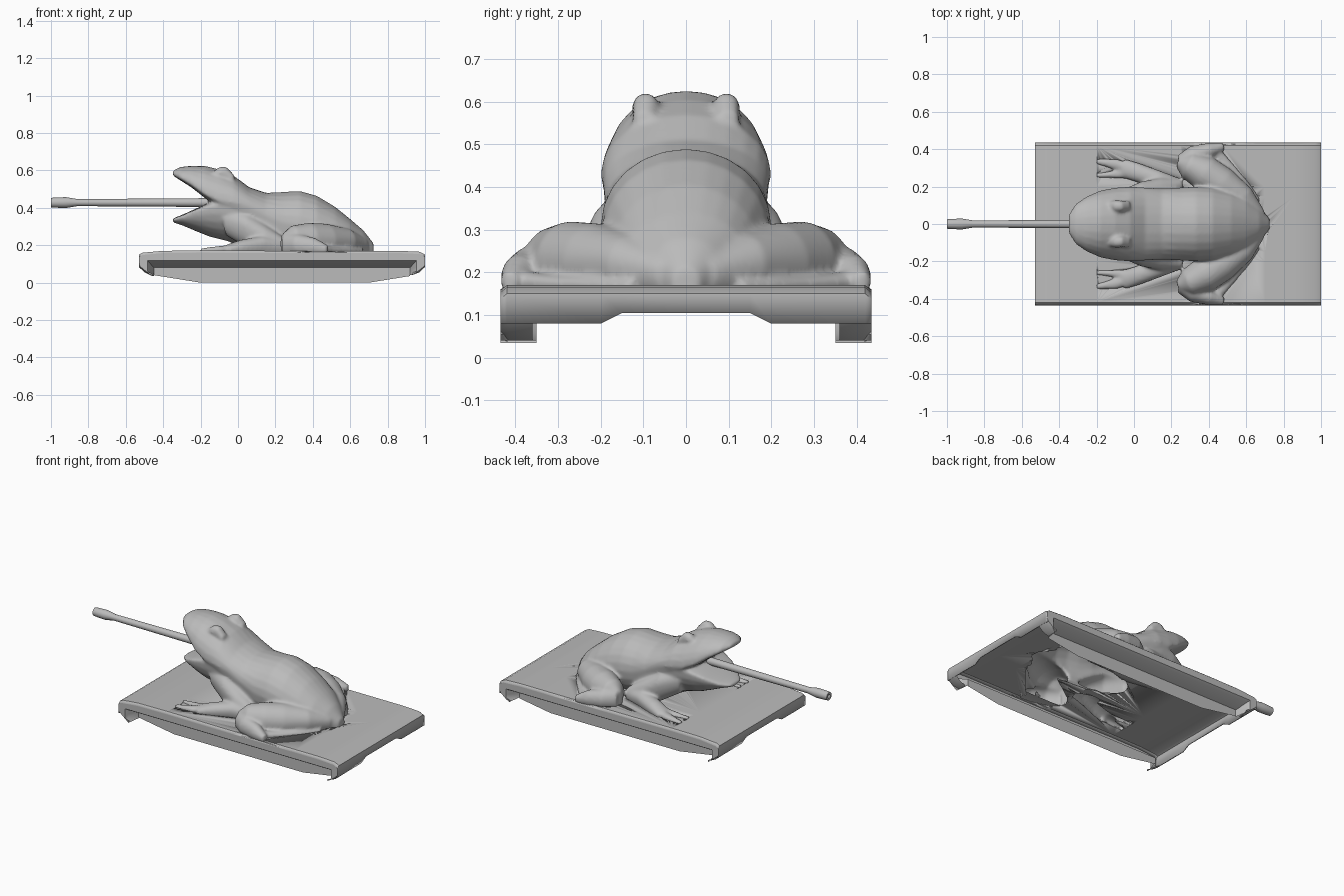
import bpy, bmesh, math
from mathutils import Vector

if "Cube" in bpy.data.objects:
    bpy.data.objects.remove(bpy.data.objects["Cube"])

GREY = (0.5, 0.5, 0.5, 1)
mat = bpy.data.materials.new("plain grey")
mat.use_nodes = True
mat.diffuse_color = GREY
mat.node_tree.nodes["Principled BSDF"].inputs["Base Color"].default_value = GREY


def finish(bm, name, angle=35):
    me = bpy.data.meshes.new(name)
    bm.to_mesh(me)
    bm.free()
    me.materials.append(mat)
    ob = bpy.data.objects.new(name, me)
    bpy.context.collection.objects.link(ob)
    bpy.ops.object.select_all(action='DESELECT')
    bpy.context.view_layer.objects.active = ob
    ob.select_set(True)
    bpy.ops.object.shade_smooth_by_angle(angle=math.radians(angle))
    return ob


def apply_modifiers(ob):
    bpy.context.view_layer.objects.active = ob
    for name in [m.name for m in ob.modifiers]:
        bpy.ops.object.modifier_apply(modifier=name)


def skin_rows(bm, rows, closed=False):
    rings = [[bm.verts.new(p) for p in row] for row in rows]
    n = len(rings[0])
    for a, b in zip(rings, rings[1:]):
        for i in range(n if closed else n - 1):
            j = (i + 1) % n
            bm.faces.new((a[i], a[j], b[j], b[i]))
    return rings


def loft(bm, sections, side=1, n=24):
    """Sections are x, y, z, half width, height above, depth below."""
    rows = []
    for i, (x, y, z, w, up, down) in enumerate(sections):
        a, b = sections[max(i - 1, 0)], sections[min(i + 1, len(sections) - 1)]
        across = Vector((a[1] - b[1], b[0] - a[0], 0)).normalized()
        row = []
        for k in range(n):
            t = math.tau * k / n
            s = math.sin(t)
            p = Vector((x, y, z + s * (up if s > 0 else down))) + across * w * math.cos(t)
            row.append((p.x, p.y * side, p.z))
        rows.append(row)
    rings = skin_rows(bm, rows, True)
    bm.faces.new(rings[0][::-1])
    bm.faces.new(rings[-1])


# Frog: lofted volumes fused into one skin
frog = bmesh.new()
head_and_back = [
    (-.35, 0, .582, .05, .015, .008), (-.31, 0, .56, .11, .058, .012),
    (-.25, 0, .525, .15, .1, .015), (-.18, 0, .475, .18, .15, .02),
    (-.1, 0, .44, .195, .165, .05), (-.02, 0, .43, .2, .14, .1),
    (.06, 0, .41, .195, .1, .17), (.15, 0, .36, .19, .12, .22),
    (.25, 0, .32, .195, .165, .2), (.33, 0, .31, .2, .18, .19),
    (.42, 0, .29, .195, .175, .17), (.52, 0, .26, .17, .145, .14),
    (.6, 0, .24, .14, .1, .12), (.67, 0, .21, .085, .07, .09), (.725, 0, .18, .03, .03, .06)]
jaw_and_chest = [
    (-.35, 0, .335, .05, .008, .012), (-.3, 0, .352, .1, .01, .045),
    (-.22, 0, .388, .15, .01, .115), (-.15, 0, .41, .175, .02, .165),
    (-.05, 0, .42, .19, .05, .2), (.05, 0, .38, .19, .05, .21), (.15, 0, .32, .18, .05, .19)]
upper_arm = [(-.06, .12, .34, .06, .07, .09), (.06, .16, .3, .07, .07, .12),
             (.16, .19, .24, .06, .06, .1), (.26, .215, .19, .03, .04, .06)]
forearm = [(.25, .21, .19, .03, .04, .05), (.13, .235, .205, .05, .045, .07),
           (.02, .275, .19, .05, .04, .06), (-.06, .3, .178, .05, .025, .04)]
outer_finger = [(0, .29, .18, .03, .025, .03), (-.1, .32, .178, .028, .018, .03),
                (-.2, .335, .172, .015, .012, .025)]
inner_finger = [(0, .27, .18, .03, .025, .03), (-.1, .265, .178, .02, .015, .03),
                (-.2, .26, .172, .012, .012, .025)]
thigh = [(.67, .04, .2, .04, .04, .06), (.58, .13, .22, .075, .07, .09),
         (.47, .21, .22, .095, .095, .09), (.38, .27, .22, .095, .1, .09),
         (.29, .315, .22, .075, .085, .09), (.235, .335, .21, .03, .045, .07)]
shank = [(.25, .33, .2, .04, .06, .06), (.32, .37, .2, .05, .06, .06),
         (.41, .395, .19, .04, .05, .05), (.48, .415, .18, .02, .02, .03)]
foot = [(.43, .39, .18, .03, .025, .03), (.5, .31, .175, .03, .018, .03),
        (.6, .2, .172, .025, .014, .025), (.66, .12, .17, .02, .012, .025)]
brow = [(-.13, .09, .57, .028, .025, .04), (-.1, .095, .585, .032, .034, .05),
        (-.065, .095, .588, .03, .034, .06), (-.02, .1, .555, .025, .02, .05)]
loft(frog, head_and_back)
loft(frog, jaw_and_chest)
for side in (1, -1):
    for part in (upper_arm, forearm, outer_finger, inner_finger, thigh, shank, foot, brow):
        loft(frog, part, side)
bmesh.ops.recalc_face_normals(frog, faces=frog.faces)
body = finish(frog, "frog_body", 60)
remesh = body.modifiers.new("fuse", 'REMESH')
remesh.mode = 'VOXEL'
remesh.voxel_size = 0.009
remesh.use_smooth_shade = True
smooth = body.modifiers.new("soften", 'SMOOTH')
smooth.factor = 0.5
smooth.iterations = 6
apply_modifiers(body)

# Gun barrel: turned profile with a hollow muzzle
bm = bmesh.new()
profile = [(-.93, .012), (-1, .012), (-1, .025), (-.98, .027), (-.92, .029),
           (-.86, .019), (-.5, .021), (-.1, .024)]
rows = [[(x, r * math.cos(math.tau * k / 16), .428 + r * math.sin(math.tau * k / 16))
         for k in range(16)] for x, r in profile]
rings = skin_rows(bm, rows, True)
bm.faces.new(rings[0])
bm.faces.new(rings[-1])
bmesh.ops.recalc_face_normals(bm, faces=bm.faces)
finish(bm, "barrel")

# Outline of the guard seen from the side; the top run also shapes the deck
LEFT, RIGHT, EDGE, INNER = -.53, 1, .435, .35
outline = [(-.46, .035), (-.5, .055), (LEFT, .08), (LEFT, .15), (-.51, .16), (-.4, .17),
           (-.2, .172), (.25, .17), (.7, .17), (.86, .17), (.97, .165), (RIGHT, .15),
           (RIGHT, .08), (.97, .055), (.93, .04)]


def inset(d, top):
    return [(min(max(x, LEFT + d), RIGHT - d), min(z, top)) for x, z in outline]


# Deck with notched end walls, opened beneath the hollow frog
bm = bmesh.new()
rows = []
for y in (-EDGE, -.42, -.2, -.15, .15, .2, .42, EDGE):
    low = .08 if abs(y) >= .2 else .105
    drop = .012 if abs(y) == EDGE else 0
    top = [(x, y, z - drop) for x, z in outline[3:12]]
    rows.append([(LEFT, y, low)] + top + [(RIGHT, y, low)])
skin_rows(bm, rows)
deck = finish(bm, "deck")
solid = deck.modifiers.new("thickness", 'SOLIDIFY')
solid.thickness = 0.008
opening = deck.modifiers.new("opening", 'BOOLEAN')
opening.operation = 'DIFFERENCE'
opening.solver = 'EXACT'
opening.object = body
apply_modifiers(deck)

# Trim the frog where it meets the deck
bm = bmesh.new()
bm.from_mesh(body.data)
bmesh.ops.bisect_plane(bm, geom=bm.verts[:] + bm.edges[:] + bm.faces[:],
                       plane_co=(0, 0, .164), plane_no=(0, 0, 1), clear_inner=True)
bm.to_mesh(body.data)
bm.free()

# Side guards with rounded end hooks and a recessed lower skirt
for side, name in ((1, "left_guard"), (-1, "right_guard")):
    bm = bmesh.new()
    lip, recess = inset(.045, .118), inset(.08, .08)
    hem = [(x, .04 * max(0, abs(x - .25) - .45) / .25) for x, z in recess]
    under = [(min(max(x, LEFT + .004), RIGHT - .004), z - .005 if z > .12 else z)
             for x, z in outline]
    shoulder = [(x, z - .012 if z > .12 else z + .012) for x, z in outline]
    layers = [(.36, under), (.415, under), (EDGE, shoulder), (EDGE, lip),
              (.42, inset(.055, .108)), (INNER, recess), (INNER, hem)]
    skin_rows(bm, [[(x, y * side, z) for x, z in pts] for y, pts in layers])
    if side < 0:
        bmesh.ops.reverse_faces(bm, faces=bm.faces)
    bmesh.ops.remove_doubles(bm, verts=bm.verts, dist=0.0005)
    finish(bm, name)
